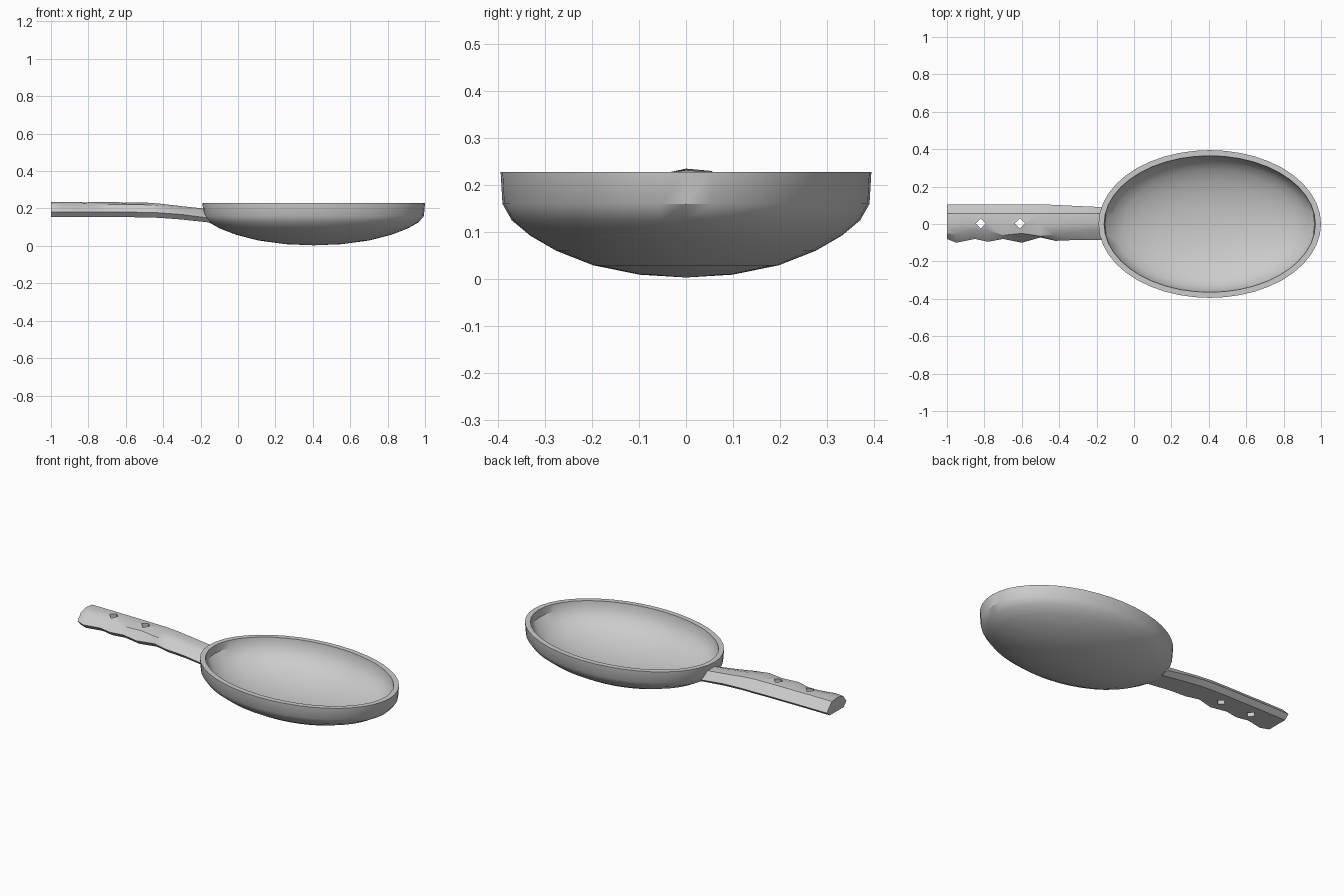
import bpy, bmesh, math

if "Cube" in bpy.data.objects:
    bpy.data.objects.remove(bpy.data.objects["Cube"])

GREY = (0.6, 0.6, 0.6, 1)
metal = bpy.data.materials.new("grey_metal")
metal.use_nodes = True
metal.diffuse_color = GREY
metal.node_tree.nodes["Principled BSDF"].inputs["Base Color"].default_value = GREY


def loft(name, rings, cap):
    """Skin closed rings of points; cap the ends with polygons or points."""
    bm = bmesh.new()
    loops = [[bm.verts.new(p) for p in ring] for ring in rings]
    n = len(loops[0])
    for a, b in zip(loops, loops[1:]):
        for i in range(n):
            j = (i + 1) % n
            bm.faces.new((a[i], a[j], b[j], b[i]))
    if cap:
        bm.faces.new(loops[0])
        bm.faces.new(loops[-1])
    bmesh.ops.remove_doubles(bm, verts=bm.verts, dist=0.0005)
    bmesh.ops.recalc_face_normals(bm, faces=bm.faces)
    mesh = bpy.data.meshes.new(name)
    bm.to_mesh(mesh)
    bm.free()
    mesh.materials.append(metal)
    obj = bpy.data.objects.new(name, mesh)
    bpy.context.collection.objects.link(obj)
    return obj


def smooth(obj, degrees):
    bpy.ops.object.select_all(action="DESELECT")
    obj.select_set(True)
    bpy.context.view_layer.objects.active = obj
    bpy.ops.object.shade_smooth_by_angle(angle=math.radians(degrees))


# Oval bowl: (size, inset, height) from outer bottom, over the rim, to inner bottom
SEGMENTS = 44
bowl_profile = [(0, 0, 0.003), (0.25, 0, 0.009), (0.5, 0, 0.029), (0.7, 0, 0.06),
                (0.84, 0, 0.092), (0.94, 0, 0.125), (0.99, 0, 0.16), (1, 0, 0.228),
                (1, 0.03, 0.228), (1, 0.035, 0.185), (0.93, 0.035, 0.14),
                (0.82, 0.03, 0.105), (0.66, 0.025, 0.075), (0.45, 0.015, 0.05),
                (0.22, 0.01, 0.037), (0, 0, 0.033)]
rings = []
for size, inset, z in bowl_profile:
    ring = []
    for i in range(SEGMENTS):
        t = math.tau * i / SEGMENTS
        ring.append((0.405 + (0.595 * size - inset) * math.cos(t),
                     (0.395 * size - inset) * math.sin(t), z))
    rings.append(ring)
smooth(loft("bowl", rings, False), 35)

# Handle stations: (x, grip edge, ridge line, far edge, top, bottom)
stations = [(-1.0, -0.08, -0.05, 0.105, 0.235, 0.155),
            (-0.95, -0.10, -0.055, 0.105, 0.235, 0.155),
            (-0.85, -0.08, -0.035, 0.105, 0.235, 0.155),
            (-0.78, -0.095, -0.035, 0.105, 0.234, 0.155),
            (-0.70, -0.08, -0.06, 0.105, 0.234, 0.154),
            (-0.60, -0.10, -0.05, 0.105, 0.233, 0.154),
            (-0.50, -0.072, -0.066, 0.105, 0.232, 0.152),
            (-0.42, -0.09, -0.055, 0.102, 0.226, 0.15),
            (-0.30, -0.085, -0.04, 0.096, 0.212, 0.141),
            (-0.165, -0.085, -0.03, 0.09, 0.198, 0.123)]
sections = []
for x, grip, ridge, far, top, low in stations:
    slip = 0.03 if x > -0.2 else 0    # tuck the lower end under the bowl
    sections.append([(x, far, low + 0.025), (x, 0.055, top - 0.005), (x, 0, top),
                     (x, ridge, top - 0.012), (x, grip, low + 0.027),
                     (x + slip, grip + 0.025, low), (x + slip, far - 0.03, low)])
handle = loft("handle", sections, True)

# Diamond holes through the handle
for x in (-0.82, -0.61):
    bpy.ops.mesh.primitive_cylinder_add(vertices=4, radius=0.027, depth=0.4, location=(x, 0.003, 0.2))
    cutter = bpy.context.object
    cutter.name = "hole_cutter"
    cutter.data.materials.append(metal)
    cutter.hide_render = True
    cut = handle.modifiers.new("hole", "BOOLEAN")
    cut.operation = "DIFFERENCE"
    cut.object = cutter
    bpy.context.view_layer.objects.active = handle
    bpy.ops.object.modifier_apply(modifier=cut.name)
    bpy.data.objects.remove(cutter)
smooth(handle, 30)
